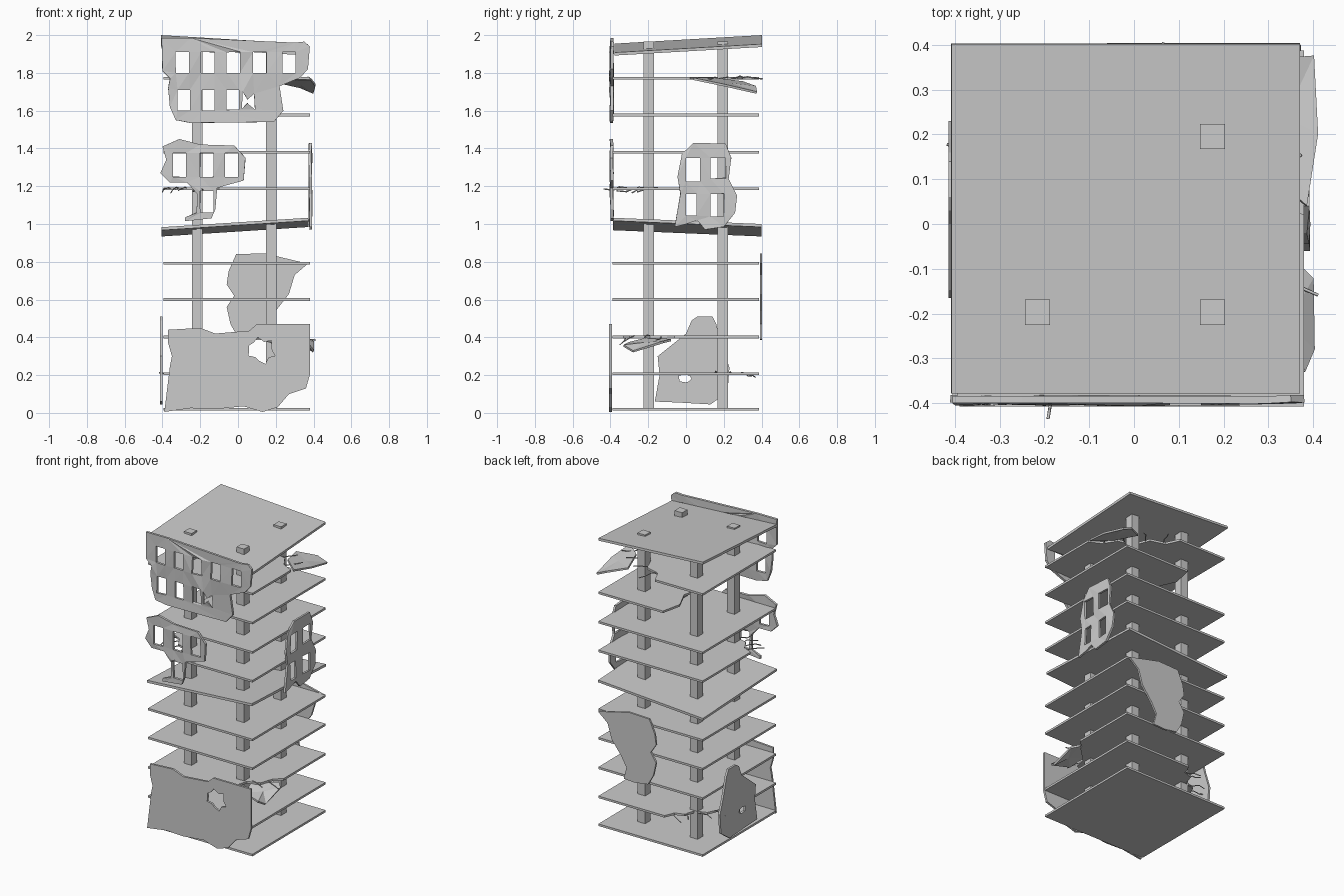
import bpy, bmesh, math, random
from mathutils import Vector
random.seed(4)


def finish(name, bm, thick):
    bmesh.ops.recalc_face_normals(bm, faces=bm.faces)
    me = bpy.data.meshes.new(name)
    bm.to_mesh(me)
    bm.free()
    ob = bpy.data.objects.new(name, me)
    bpy.context.collection.objects.link(ob)
    if thick:
        m = ob.modifiers.new("thickness", 'SOLIDIFY')
        m.thickness, m.offset = thick, 0
    return ob


def plate(name, outline, axis, pos, thick, holes=(), jitter=0.0):
    """Flat sheet with holes, standing across the given axis."""
    bm = bmesh.new()
    place = {'x': lambda u, v, p: (p, u, v), 'y': lambda u, v, p: (u, p, v),
             'z': lambda u, v, p: (u, v, p)}[axis]
    edges = []
    for loop in [outline, *holes]:
        vs = [bm.verts.new(place(u, v, pos + random.uniform(-jitter, jitter))) for u, v in loop]
        edges += [bm.edges.new((vs[i], vs[i - 1])) for i in range(len(vs))]
    n = {'x': (1, 0, 0), 'y': (0, -1, 0), 'z': (0, 0, 1)}[axis]
    bmesh.ops.triangle_fill(bm, edges=edges, use_beauty=True, normal=n)
    return finish(name, bm, thick)


def sheet(name, pts, thick):
    """Fan-shaped bent sheet through 3D points."""
    bm = bmesh.new()
    vs = [bm.verts.new(p) for p in pts]
    c = bm.verts.new(sum((Vector(p) for p in pts), Vector()) / len(pts))
    for i in range(len(vs)):
        bm.faces.new((vs[i - 1], vs[i], c))
    return finish(name, bm, thick)


def box(name, center, size):
    bm = bmesh.new()
    bmesh.ops.create_cube(bm, size=1)
    for v in bm.verts:
        v.co = Vector(a * b + c for a, b, c in zip(v.co, size, center))
    return finish(name, bm, 0)


def rect(u0, u1, v0, v1):
    return [(u0, v0), (u1, v0), (u1, v1), (u0, v1)]


def blast(u, v, r, n=14):
    return [(u + r * k * math.cos(a), v + 0.8 * r * k * math.sin(a)) for a, k in
            ((2 * math.pi * i / n, random.uniform(0.6, 1.1)) for i in range(n))]


def rebars(name, starts, direction, length):
    """Short bent rods sticking out of a broken edge."""
    cu = bpy.data.curves.new(name, 'CURVE')
    cu.dimensions, cu.bevel_depth, cu.bevel_resolution, cu.use_fill_caps = '3D', 0.0035, 0, True
    d = Vector(direction).normalized()
    for s in starts:
        sp = cu.splines.new('POLY')
        sp.points.add(3)
        p = Vector(s) - d * 0.02
        for pt in sp.points:
            pt.co = (*p, 1)
            p = p + d * length / 3 + Vector(random.uniform(-0.014, 0.014) for _ in range(3))
    bpy.context.collection.objects.link(bpy.data.objects.new(name, cu))


# Columns
for x in (-0.215, 0.175):
    for y in (-0.197, 0.195):
        box("column", (x, y, 0.9925), (0.056, 0.056, 1.945))

# Intact floors
X0, X1, Y0, Y1, T = -0.395, 0.38, -0.39, 0.387, 0.014
for z in (0.02, 0.6, 0.793, 1.38):
    plate("floor", rect(X0, X1, Y0, Y1), 'z', z, T)

# Broken floors, each with a torn corner
plate("floor_torn_back_left", [(X0, Y0), (X1, Y0), (X1, Y1), (-0.11, Y1), (-0.14, 0.32),
      (-0.2, 0.3), (-0.22, 0.23), (-0.3, 0.2), (-0.33, 0.13), (X0, 0.1)], 'z', 0.207, T)
plate("floor_torn_front_right", [(X0, Y0), (0.1, Y0), (0.13, -0.33), (0.2, -0.3), (0.22, -0.22),
      (0.3, -0.19), (0.33, -0.1), (X1, -0.06), (X1, Y1), (X0, Y1)], 'z', 0.402, T)
plate("floor_torn_front_left", [(-0.1, Y0), (X1, Y0), (X1, Y1), (X0, Y1), (X0, -0.12),
      (-0.33, -0.15), (-0.29, -0.22), (-0.2, -0.25), (-0.17, -0.33)], 'z', 1.187, T)
plate("floor_half_left_missing", [(0.0, Y0), (X1, Y0), (X1, Y1), (-0.1, Y1), (-0.13, 0.25),
      (-0.07, 0.12), (-0.1, 0.0), (-0.02, -0.15), (-0.05, -0.28)], 'z', 1.577, T)
plate("floor_torn_back_right", [(X0, Y0), (X1, Y0), (X1, 0.02), (0.3, 0.06), (0.25, 0.14),
      (0.14, 0.17), (0.1, 0.27), (0.0, 0.3), (-0.04, Y1), (X0, Y1)], 'z', 1.772, T)

# Tilted middle floor and roof
sheet("tilted_floor", [(-0.405, -0.385, 0.975), (0.372, -0.385, 1.025),
                       (0.372, 0.4, 0.992), (-0.405, 0.4, 0.942)], 0.016)
sheet("tilted_roof", [(-0.408, -0.378, 1.947), (0.37, -0.378, 1.9),
                      (0.37, 0.402, 1.945), (-0.408, 0.402, 1.992)], 0.016)

# Sagging floor pieces
sheet("sagging_slab_upper", [(0.385, 0.04, 1.768), (0.41, 0.2, 1.735), (0.40, 0.375, 1.695),
      (0.33, 0.37, 1.725), (0.22, 0.3, 1.75), (0.27, 0.14, 1.77)], 0.012)
sheet("sagging_slab_lower", [(0.36, -0.08, 0.385), (0.4, -0.12, 0.375), (0.4, -0.28, 0.325),
      (0.38, -0.33, 0.355), (0.26, -0.3, 0.37), (0.24, -0.2, 0.395)], 0.012)

# Bent reinforcing rods
rebars("rods_back_left", [(-0.14, 0.33, 0.207), (-0.21, 0.28, 0.207), (-0.26, 0.22, 0.207),
       (-0.32, 0.16, 0.207)], (-1, 0.6, 0), 0.11)
rebars("rods_front_right", [(0.13, -0.33, 0.402), (0.2, -0.28, 0.402), (0.25, -0.2, 0.402),
       (0.32, -0.14, 0.402)], (1, -0.6, -0.3), 0.1)
rebars("rods_front_left", [(-0.18, -0.32, 1.187), (-0.22, -0.25, 1.187), (-0.28, -0.23, 1.187),
       (-0.32, -0.18, 1.187), (-0.36, -0.14, 1.187)], (-0.5, -1, -0.15), 0.13)
rebars("rods_back_right", [(0.02, 0.3, 1.772), (0.12, 0.25, 1.772), (0.2, 0.16, 1.772),
       (0.3, 0.07, 1.772)], (0.7, 0.8, 0), 0.12)

# Solid wall fragments: lower front, lower left, back
plate("front_wall_fragment", [(-0.39, 0.005), (-0.36, 0.25), (-0.35, 0.3), (-0.37, 0.37),
      (-0.37, 0.44), (-0.2, 0.45), (-0.12, 0.42), (0.06, 0.435), (0.1, 0.47), (0.38, 0.47),
      (0.38, 0.2), (0.36, 0.13), (0.27, 0.1), (0.21, 0.03), (0.13, 0.005), (0.03, 0.035),
      (-0.12, 0.02), (-0.25, 0.025)], 'y', -0.4, 0.014, [blast(0.125, 0.33, 0.085)])
plate("left_wall_fragment", [(-0.165, 0.06), (-0.14, 0.2), (-0.15, 0.3), (0.0, 0.42),
      (0.03, 0.49), (0.06, 0.51), (0.14, 0.51), (0.16, 0.47), (0.19, 0.36), (0.23, 0.24),
      (0.22, 0.11), (0.13, 0.045), (-0.04, 0.055)], 'x', -0.407, 0.014,
      [blast(-0.01, 0.18, 0.035, 10)])
plate("back_wall_fragment", [(0.0, 0.4), (-0.04, 0.47), (-0.06, 0.56), (-0.02, 0.62),
      (-0.06, 0.68), (-0.05, 0.75), (-0.01, 0.84), (0.14, 0.845), (0.37, 0.79), (0.3, 0.73),
      (0.27, 0.63), (0.2, 0.54), (0.16, 0.47), (0.18, 0.39), (0.1, 0.385)], 'y', 0.397, 0.013)

# Window facade fragments
upper = [rect(x, x + 0.07, 1.80, 1.91) for x in (-0.33, -0.195, -0.06, 0.08, 0.235)]
lower = [rect(x, x + 0.065, 1.60, 1.71) for x in (-0.32, -0.19, -0.06)]
gap = [(0.02, 1.61), (0.05, 1.64), (0.09, 1.6), (0.085, 1.69), (0.05, 1.66), (0.025, 1.7)]
plate("front_facade_upper", [(-0.405, 1.985), (-0.25, 1.985), (0.3, 1.96), (0.35, 1.965),
      (0.38, 1.94), (0.37, 1.82), (0.33, 1.775), (0.22, 1.73), (0.24, 1.6), (0.19, 1.54),
      (-0.25, 1.535), (-0.33, 1.55), (-0.36, 1.62), (-0.37, 1.72), (-0.36, 1.77), (-0.4, 1.81)],
      'y', -0.394, 0.016, upper + lower + [gap], 0.005)
plate("front_facade_middle", [(-0.4, 1.41), (-0.31, 1.45), (-0.2, 1.42), (-0.02, 1.415),
      (0.04, 1.35), (0.03, 1.23), (-0.08, 1.2), (-0.11, 1.19), (-0.12, 1.08), (-0.14, 1.03),
      (-0.28, 1.015), (-0.28, 1.035), (-0.22, 1.06), (-0.215, 1.16), (-0.27, 1.22),
      (-0.36, 1.22), (-0.41, 1.27), (-0.38, 1.34)], 'y', -0.394, 0.016,
      [rect(x, x + 0.07, 1.25, 1.375) for x in (-0.345, -0.2, -0.07)]
      + [rect(-0.2, -0.13, 1.06, 1.175)], 0.004)
plate("right_facade_middle", [(-0.06, 0.985), (-0.03, 1.16), (-0.045, 1.25), (-0.02, 1.37),
      (0.04, 1.43), (0.21, 1.425), (0.24, 1.35), (0.225, 1.24), (0.27, 1.15), (0.26, 1.06),
      (0.2, 0.985), (0.1, 0.97), (0.06, 1.02), (0.0, 1.0)], 'x', 0.383, 0.014,
      [rect(0.0, 0.075, 1.225, 1.35), rect(0.13, 0.21, 1.24, 1.35),
       rect(0.0, 0.055, 1.045, 1.16), rect(0.13, 0.2, 1.04, 1.16)], 0.004)
